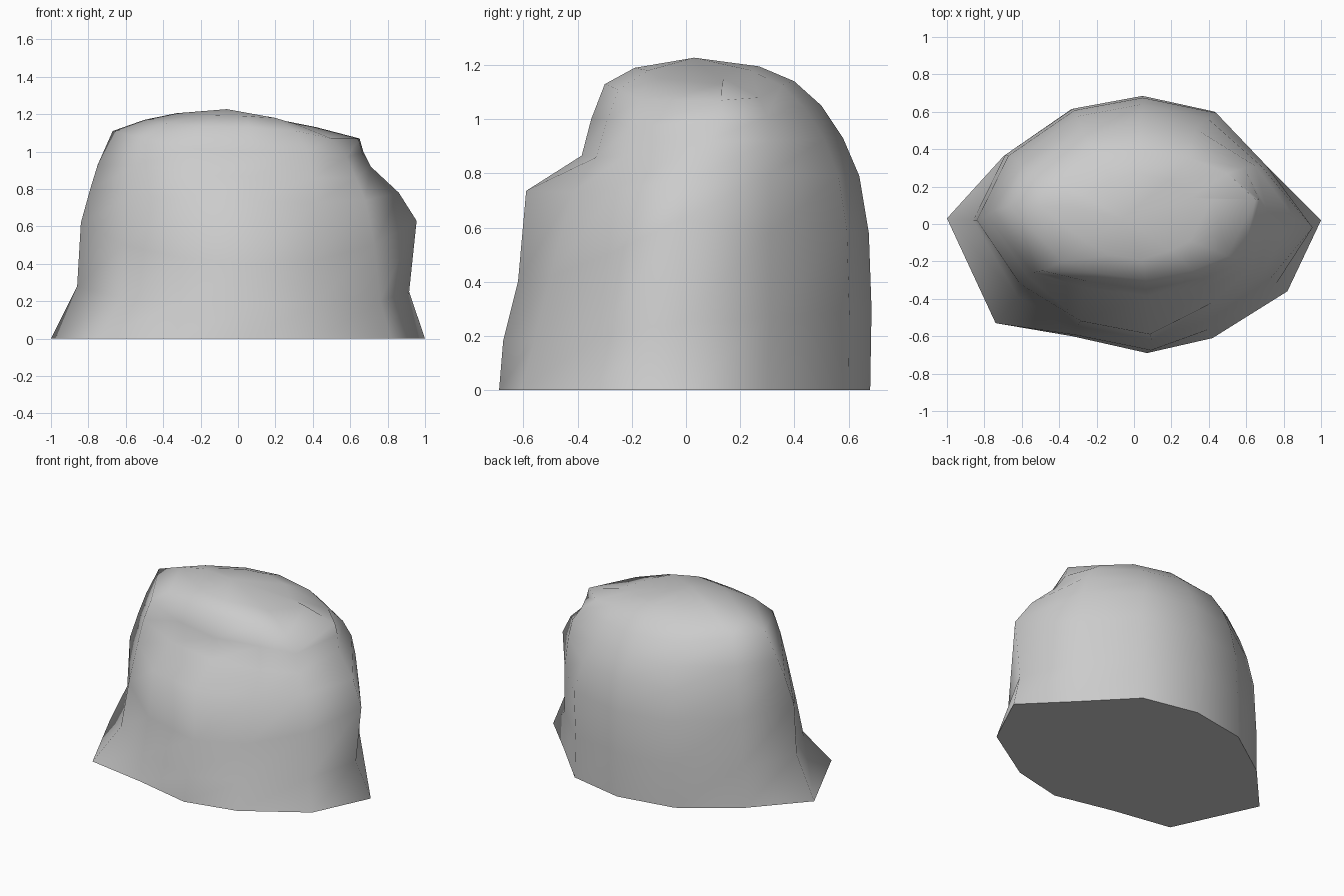
import bpy, bmesh

if "Cube" in bpy.data.objects:
    bpy.data.objects.remove(bpy.data.objects["Cube"])

# Flared footprint on the ground, counter-clockwise from the right
base = [(1, .02), (.72, .3), (.43, .6), (.05, .68), (-.34, .61), (-.7, .36),
        (-1, .03), (-.74, -.53), (-.33, -.6), (.07, -.69), (.42, -.61), (.82, -.36)]
# Unit cross-section of the body
unit = [(1, -.03), (.78, .46), (.46, .88), (.05, 1), (-.38, .9), (-.8, .54),
        (-1, .03), (-.74, -.53), (-.36, -.88), (.1, -1), (.46, -.86), (.81, -.5)]
# Side profiles as (distance from axis, height), bottom to top
right = [(.915, .25), (.955, .63), (.86, .78), (.71, .92), (.67, 1.0), (.65, 1.07), (.42, 1.13)]
left = [(.86, .28), (.84, .62), (.79, .8), (.75, .93), (.67, 1.11), (.5, 1.17), (.33, 1.205)]
back = [(.685, .3), (.675, .58), (.64, .79), (.58, .93), (.5, 1.05), (.4, 1.14), (.27, 1.195)]
front = [(.675, .18), (.62, .4), (.59, .735), (.385, .865), (.35, 1.0), (.3, 1.13), (.19, 1.19)]
# Irregular corners: back-right shoulder, front-left corner, chipped front-right
corners = {
    1: [(.71, .31, .27), (.71, .31, .58), (.68, .31, .8), (.65, .31, .92),
        (.59, .3, 1.01), (.5, .27, 1.08), (.3, .14, 1.15)],
    7: [(-.62, -.39, .22), (-.61, -.32, .5), (-.57, -.28, .77), (-.54, -.26, .93),
        (-.49, -.25, 1.07), (-.38, -.2, 1.15), (-.25, -.1, 1.19)],
    10: [(.41, -.56, .18), (.42, -.5, .42), (.42, -.42, .73), (.4, -.33, .86),
         (.37, -.29, 1.0), (.31, -.25, 1.11), (.2, -.14, 1.18)],
    11: [(.76, -.32, .2), (.73, -.29, .5), (.68, -.26, .74), (.63, -.23, .86),
         (.58, -.2, .97), (.5, -.17, 1.07), (.3, -.09, 1.15)],
}
# The upper left and right peaks sit further back: column -> y shift
lean = {0: .14, 6: .08}


def ring(i):
    """Blend the four side profiles into one loop, then apply the corners."""
    pts = []
    for k, (ux, uy) in enumerate(unit):
        if k in corners:
            pts.append(corners[k][i])
            continue
        rx, zx = (right if ux > 0 else left)[i]
        ry, zy = (back if uy > 0 else front)[i]
        w = ux * ux / (ux * ux + uy * uy)
        shift = lean.get(k, 0) * min(1, max(0, i - 1) / 3)
        pts.append((ux * rx, uy * ry + shift, zx * w + zy * (1 - w)))
    return pts


# Boulder body: lofted loops, flat underside, rounded crown
bm = bmesh.new()
loops = [[(x, y, 0) for x, y in base]] + [ring(i) for i in range(len(front))]
rows = [[bm.verts.new(p) for p in loop] for loop in loops]
n = len(base)
for lo, hi in zip(rows, rows[1:]):
    for k in range(n):
        j = (k + 1) % n
        bm.faces.new((lo[k], lo[j], hi[j], hi[k]))
crown = bm.verts.new((-.06, .03, 1.227))
for k in range(n):
    bm.faces.new((rows[-1][k], rows[-1][(k + 1) % n], crown))
bm.faces.new(rows[0][::-1])
bmesh.ops.recalc_face_normals(bm, faces=bm.faces[:])

mesh = bpy.data.meshes.new("boulder")
bm.to_mesh(mesh)
bm.free()
boulder = bpy.data.objects.new("boulder", mesh)
bpy.context.collection.objects.link(boulder)
bpy.context.view_layer.objects.active = boulder
boulder.select_set(True)
bpy.ops.object.shade_smooth_by_angle(angle=1.3)
